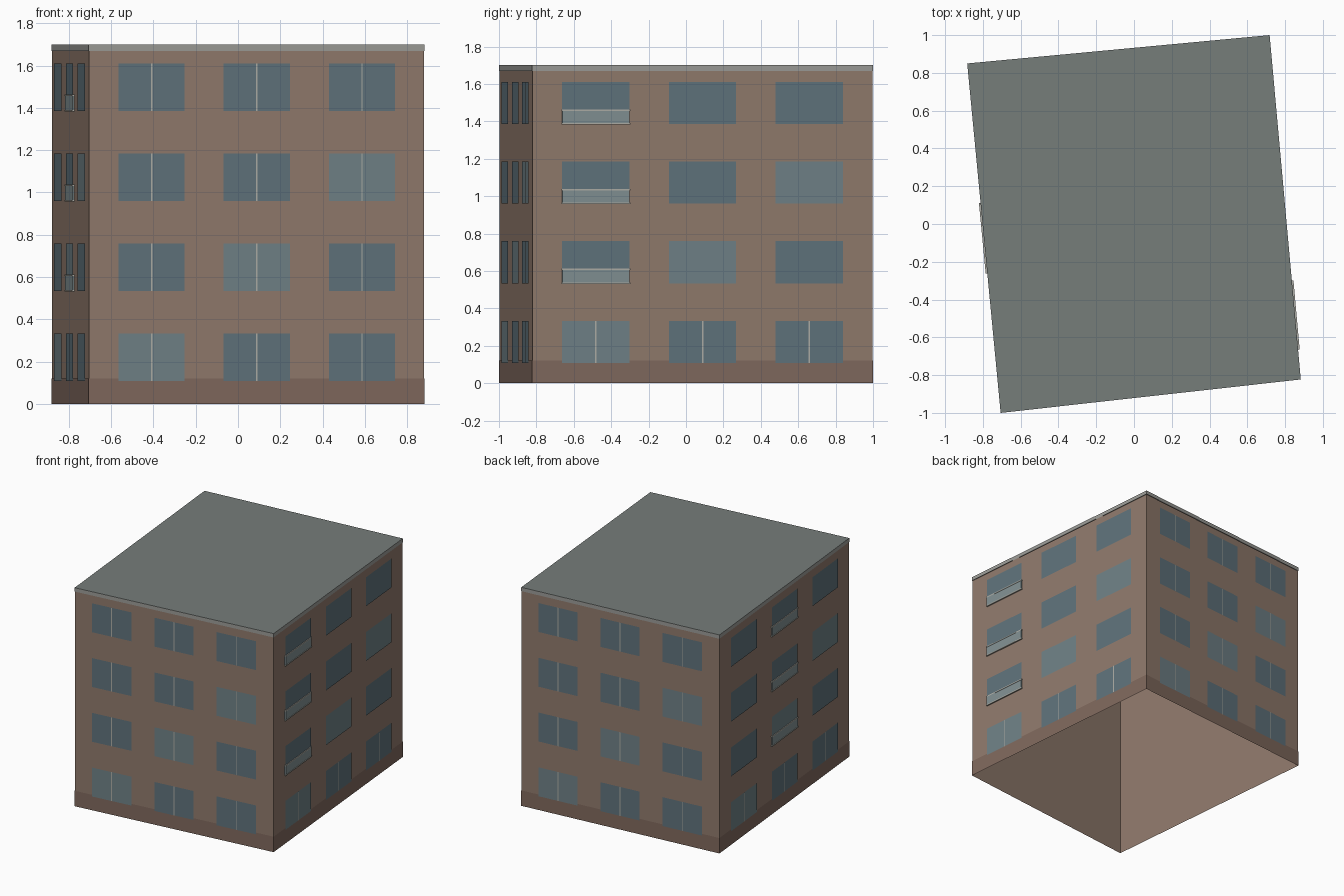
import bpy, bmesh
from mathutils import Vector

if "Cube" in bpy.data.objects:
    bpy.data.objects.remove(bpy.data.objects["Cube"])

# Footprint corners, counter-clockwise from front left
CORNERS = [Vector(c) for c in ((-0.706, -1.0, 0), (0.883, -0.823, 0), (0.718, 1.0, 0), (-0.883, 0.85, 0))]
HEIGHT, PARAPET, PLINTH = 1.70, 1.67, 0.12
LIP = 0.003
FLOORS = [0.108, 0.534, 0.96, 1.386]
COLUMNS = [0.186, 0.5, 0.814]
HALF_W, WIN_H = 0.099, 0.225


def material(name, rgb):
    m = bpy.data.materials.new(name)
    m.diffuse_color = (*rgb, 1)
    m.use_nodes = True
    m.node_tree.nodes["Principled BSDF"].inputs["Base Color"].default_value = m.diffuse_color
    return m


wall_mat = material("wall", (0.28, 0.195, 0.15))
plinth_mat = material("plinth", (0.215, 0.14, 0.11))
roof_mat = material("roof", (0.18, 0.205, 0.195))
trim_mat = material("parapet", (0.33, 0.33, 0.31))
glass_mat = material("glass", (0.115, 0.17, 0.20))
light_mat = material("light glass", (0.16, 0.22, 0.24))
frame_mat = material("frame", (0.42, 0.42, 0.38))
panel_mat = material("balcony glass", (0.22, 0.28, 0.29))


def finish(name, bm, mat):
    mesh = bpy.data.meshes.new(name)
    bm.to_mesh(mesh)
    bm.free()
    mesh.materials.append(mat)
    obj = bpy.data.objects.new(name, mesh)
    bpy.context.collection.objects.link(obj)
    return obj


def band(name, z0, z1, inset, mat):
    """Open ring of wall faces following the footprint."""
    bm = bmesh.new()
    pts = [c * (1 - inset) for c in CORNERS]
    low = [bm.verts.new((p.x, p.y, z0)) for p in pts]
    high = [bm.verts.new((p.x, p.y, z1)) for p in pts]
    for i in range(4):
        j = (i + 1) % 4
        bm.faces.new((low[i], low[j], high[j], high[i]))
    return finish(name, bm, mat)


def add_panel(bm, side, u0, u1, z0, z1, out, deep=False):
    """Flat panel on a facade, or a box reaching back to the wall."""
    a, b = CORNERS[side] * (1 - LIP), CORNERS[(side + 1) % 4] * (1 - LIP)
    along = (b - a).normalized()
    normal = Vector((along.y, -along.x, 0))

    def quad(depth):
        return [bm.verts.new(a.lerp(b, u) + normal * depth + Vector((0, 0, z)))
                for u, z in ((u0, z0), (u1, z0), (u1, z1), (u0, z1))]
    front = quad(out)
    bm.faces.new(front)
    if deep:
        back = quad(0)
        for i in range(4):
            j = (i + 1) % 4
            bm.faces.new((front[j], front[i], back[i], back[j]))


# Shell, open underneath
band("walls", 0, PARAPET, LIP, wall_mat)
band("plinth", 0, PLINTH, 0, plinth_mat)
band("parapet", PARAPET, HEIGHT, 0, trim_mat)

bm = bmesh.new()
bm.faces.new([bm.verts.new((c.x, c.y, HEIGHT)) for c in CORNERS])
finish("roof", bm, roof_mat)

# Windows, mullions and balconies on every facade
BALCONY_COLUMN = {1: 0, 3: 1}
for side, label in enumerate(("front", "right", "back", "left")):
    glass, light, mullions, panels, rails = (bmesh.new() for _ in range(5))
    for row, z in enumerate(FLOORS):
        for col, u in enumerate(COLUMNS):
            u0, u1 = u - HALF_W, u + HALF_W
            add_panel(light if row == col else glass, side, u0, u1, z, z + WIN_H, 0.005)
            if side in (0, 2) or row == 0:
                add_panel(mullions, side, u - 0.002, u + 0.002, z, z + WIN_H, 0.006)
            if row and BALCONY_COLUMN.get(side) == col:
                add_panel(panels, side, u0, u1, z, z + 0.075, 0.009, True)
                for rail_z in (z - 0.003, z + 0.07):
                    add_panel(rails, side, u0 - 0.002, u1 + 0.002, rail_z, rail_z + 0.008, 0.011, True)
    finish(label + "_windows", glass, glass_mat)
    finish(label + "_light_windows", light, light_mat)
    finish(label + "_mullions", mullions, frame_mat)
    if side in BALCONY_COLUMN:
        finish(label + "_balcony_panels", panels, panel_mat)
        finish(label + "_balcony_rails", rails, frame_mat)
    else:
        panels.free()
        rails.free()
